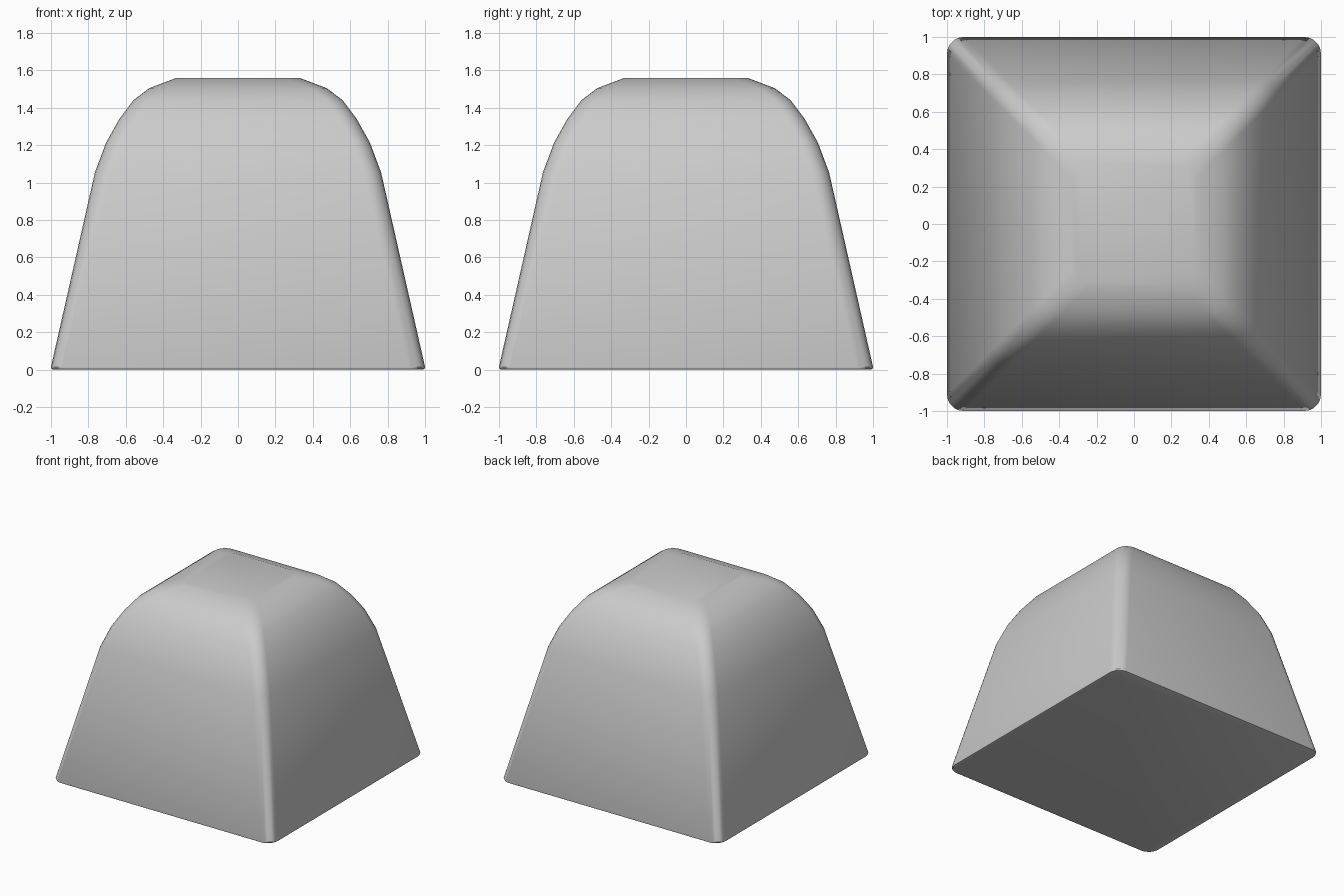
import bpy, bmesh, math

if "Cube" in bpy.data.objects:
    bpy.data.objects.remove(bpy.data.objects["Cube"])

# Side profile: (half width, height) from base to flat top
PROFILE = [(0.985, 0.0), (0.997, 0.004), (1.0, 0.015), (0.765, 1.055),
           (0.705, 1.215), (0.635, 1.34), (0.56, 1.44), (0.475, 1.505), (0.33, 1.56)]
RADIUS, STEPS = 0.09, 5


def rounded_square(half, z):
    """Points of a square ring with rounded corners."""
    c = half - RADIUS
    pts = []
    for k in range(4):
        mid = math.radians(45 + 90 * k)
        cx, cy = c * math.copysign(1, math.cos(mid)), c * math.copysign(1, math.sin(mid))
        for i in range(STEPS + 1):
            a = math.radians(90 * k + 90 * i / STEPS)
            pts.append((cx + RADIUS * math.cos(a), cy + RADIUS * math.sin(a), z))
    return pts


# Loft the rings into one closed tapered body
bm = bmesh.new()
rings = [[bm.verts.new(p) for p in rounded_square(h, z)] for h, z in PROFILE]
n = len(rings[0])
for low, high in zip(rings, rings[1:]):
    for i in range(n):
        j = (i + 1) % n
        bm.faces.new((low[i], low[j], high[j], high[i]))
bm.faces.new(rings[0][::-1])
bm.faces.new(rings[-1])
bmesh.ops.recalc_face_normals(bm, faces=bm.faces)

mesh = bpy.data.meshes.new("tapered_cap")
bm.to_mesh(mesh)
bm.free()
cap = bpy.data.objects.new("tapered_cap", mesh)
bpy.context.collection.objects.link(cap)

# Smooth the curved sides, keep the base edge crisp
bpy.context.view_layer.objects.active = cap
cap.select_set(True)
bpy.ops.object.shade_smooth_by_angle(angle=math.radians(35))
